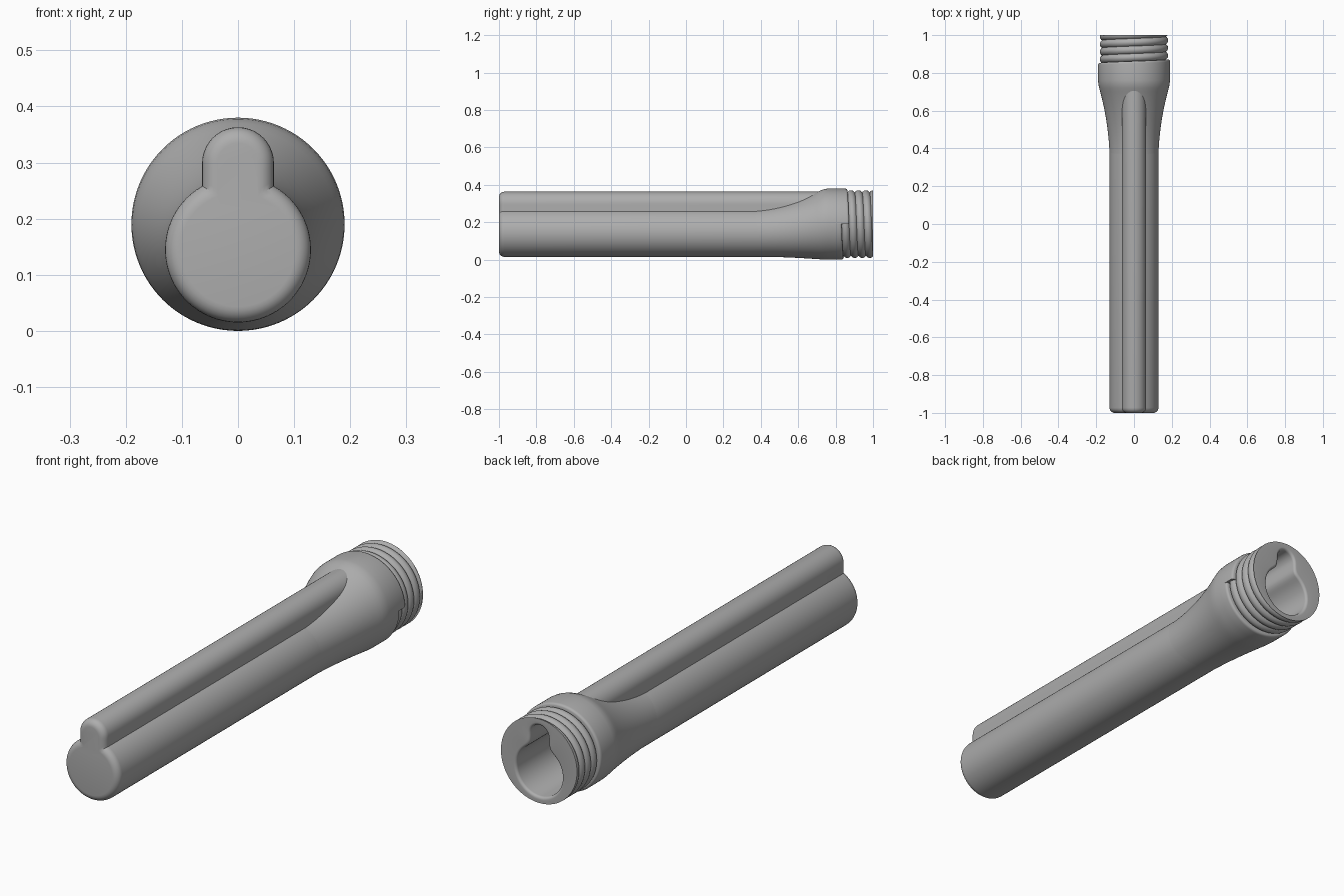
import bpy, bmesh, math
from math import pi, sin, cos, tau

cube = bpy.data.objects.get("Cube")
if cube:
    bpy.data.objects.remove(cube, do_unlink=True)

grey = bpy.data.materials.new("matte grey")
grey.use_nodes = True
grey.diffuse_color = (0.42, 0.42, 0.42, 1)
grey.node_tree.nodes["Principled BSDF"].inputs["Base Color"].default_value = grey.diffuse_color

BODY_Z, BODY_R = 0.145, 0.13      # round barrel
RIB_Z, RIB_W = 0.299, 0.064       # rib along the top
NECK_Z, NECK_R = 0.19, 0.19       # collar
ROOT_R, RIDGE, PITCH, TURNS = 0.169, 0.012, 0.04, 5
SHOULDER = 0.872                  # collar edge where the thread starts


def make_object(name, rows, closed=True, cap_start=False, cap_end=False, extra=None):
    """Loft a surface through rows of points and shade it."""
    bm = bmesh.new()
    grid = [[bm.verts.new(p) for p in row] for row in rows]
    n = len(rows[0])
    for a, b in zip(grid, grid[1:]):
        for i in range(n if closed else n - 1):
            j = (i + 1) % n
            bm.faces.new((a[i], b[i], b[j], a[j]))
    if cap_start:
        bm.faces.new(grid[0])
    if cap_end:
        bm.faces.new(grid[-1][::-1])
    if extra:
        bm.faces.new([bm.verts.new(p) for p in extra])
    bmesh.ops.remove_doubles(bm, verts=bm.verts, dist=1e-5)
    mesh = bpy.data.meshes.new(name)
    bm.to_mesh(mesh)
    bm.free()
    mesh.materials.append(grey)
    ob = bpy.data.objects.new(name, mesh)
    bpy.context.collection.objects.link(ob)
    bpy.ops.object.select_all(action="DESELECT")
    ob.select_set(True)
    bpy.context.view_layer.objects.active = ob
    bpy.ops.object.shade_smooth_by_angle(angle=math.radians(35))
    return ob


def keyhole(inset, soften=0):
    """Outline of a circle joined with a round-topped rib, as (x, z) points."""
    r, w = BODY_R - inset, RIB_W - inset
    a = math.acos(w / r)
    z0 = BODY_Z + r * sin(a)
    side = [z0 + (RIB_Z - z0) * i / 5 for i in range(5)]
    pts = [(w, z) for z in side]
    pts += [(w * cos(pi * i / 20), RIB_Z + w * sin(pi * i / 20)) for i in range(21)]
    pts += [(-w, z) for z in side[::-1]]
    sweep = pi + 2 * a
    for i in range(1, 56):
        t = pi - a + sweep * i / 56
        pts.append((r * cos(t), BODY_Z + r * sin(t)))
    for _ in range(soften):
        pts = [tuple((p[k] + 2 * q[k] + s[k]) / 4 for k in (0, 1))
               for p, q, s in zip(pts[-1:] + pts[:-1], pts, pts[1:] + pts[:1])]
    return pts


def at_y(points, y):
    return [(x, y, z) for x, z in points]


# Barrel with rib, rounded at the closed front end
bevel = 0.028
rows = [at_y(keyhole(bevel * (1 - sin(t))), -1 + bevel * (1 - cos(t)))
        for t in (pi / 2 * i / 6 for i in range(7))]
rows.append(at_y(keyhole(0), 0.745))
make_object("barrel", rows, cap_start=True)

# Flared neck, collar and screw thread
COLS = 96


def neck_ring(y, z, r, u=None):
    """Ring of points; with u given it follows the thread's helix."""
    ring = []
    for i in range(COLS + 1):
        t = tau * i / COLS
        yy = y if u is None else min(1, SHOULDER + u - PITCH * i / COLS)
        ring.append((r * cos(t), yy, z + r * sin(t)))
    return ring


rows = []
for i in range(21):
    y = 0.32 + 0.02 * i
    t = ((y - 0.32) / 0.42) ** 2
    rows.append(neck_ring(y, BODY_Z + (NECK_Z - BODY_Z) * t,
                          BODY_R + (NECK_R - BODY_R) * t - 0.0015 * (1 - t)))
rows.append(neck_ring(0.74, NECK_Z - 0.001, NECK_R - 0.0015))
rows.append(neck_ring(0.76, NECK_Z, NECK_R))
rows.append(neck_ring(0.79, NECK_Z, NECK_R))
edge = [(-0.012, NECK_R), (-0.006, NECK_R - 0.001), (-0.002, NECK_R - 0.004), (0, NECK_R - 0.008)]
STEPS = 10
thread = [(PITCH * k / STEPS, ROOT_R + RIDGE * sin(pi * (k % STEPS) / STEPS) ** 0.7)
          for k in range(STEPS * TURNS + 1)]
rows += [neck_ring(0, NECK_Z, r, u) for u, r in edge + thread]

# Flat step where the thread begins beside the collar
low = [(r, SHOULDER - PITCH + u, NECK_Z) for u, r in edge + thread[:STEPS + 1]]
high = [(r, SHOULDER + u, NECK_Z) for u, r in edge]
make_object("threaded_neck", rows, closed=False, extra=low + high[::-1])

# Rear rim and hollow bore with a rounded lip
wall, lip = 0.02, 0.012
mouth = keyhole(wall - lip, 5)
rim = []
for x, z in mouth:
    k = (ROOT_R + 0.002) / math.hypot(x, z - NECK_Z)
    rim.append((x * k, NECK_Z + (z - NECK_Z) * k))
# keep the lip inside the rim
mouth = [p if math.hypot(p[0], p[1] - NECK_Z) < ROOT_R - 0.004 else
         (q[0] * 0.97, NECK_Z + (q[1] - NECK_Z) * 0.97) for p, q in zip(mouth, rim)]
bore = keyhole(wall, 5)
rows = [at_y(rim, 1)]
for i in range(6):
    t = pi / 2 * i / 5
    blend = sin(t)
    loop = [(m[0] + (b[0] - m[0]) * blend, m[1] + (b[1] - m[1]) * blend)
            for m, b in zip(mouth, bore)]
    rows.append(at_y(loop, 1 - lip * (1 - cos(t))))
rows.append(at_y(bore, -0.96))
make_object("bore", rows, cap_end=True)
